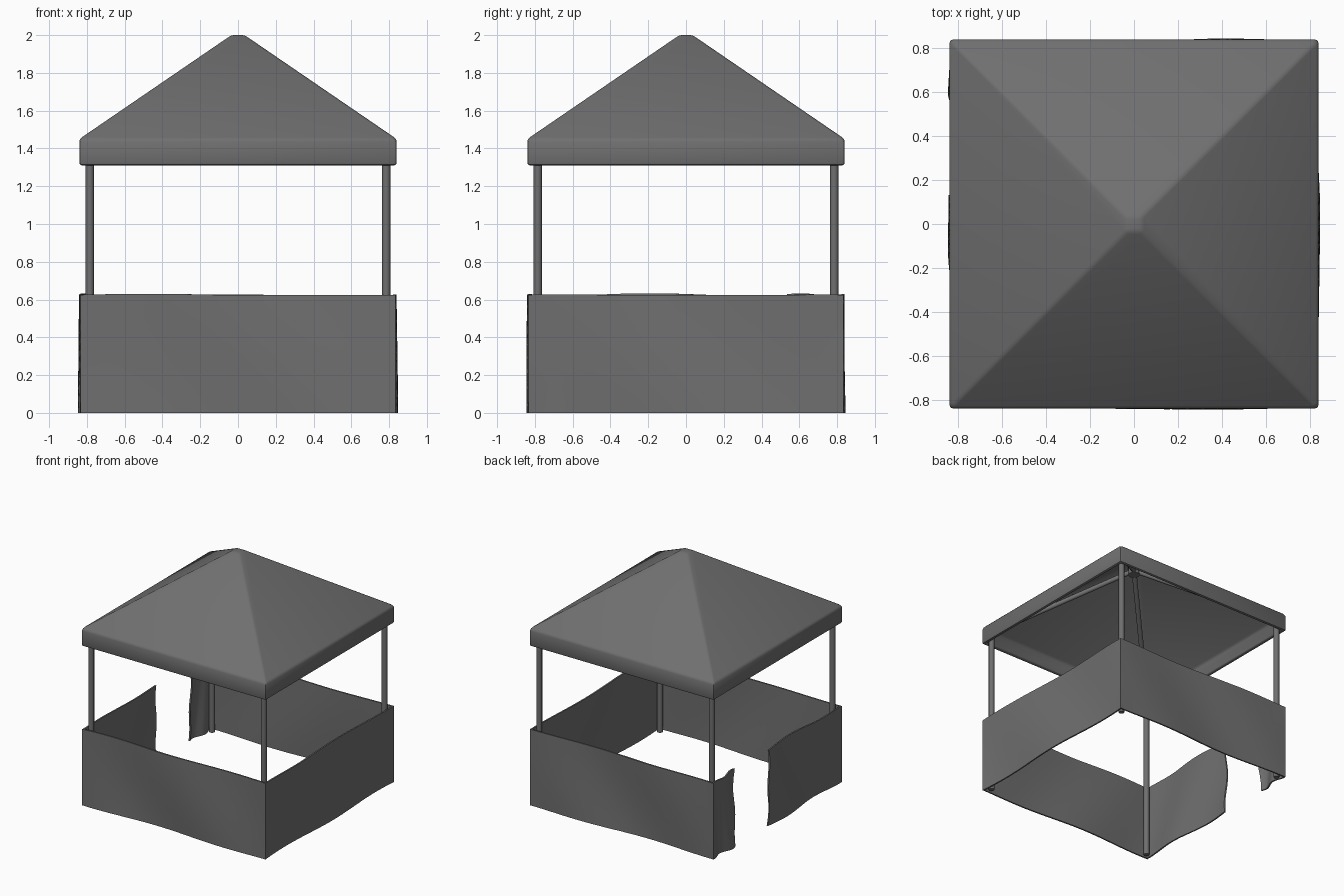
import bpy, bmesh, math
from mathutils import Vector

cube = bpy.data.objects.get("Cube")
if cube:
    bpy.data.objects.remove(cube, do_unlink=True)

GREY = (0.16, 0.16, 0.16, 1)
canvas = bpy.data.materials.new("dark grey")
canvas.use_nodes = True
canvas.diffuse_color = GREY
shader = next(n for n in canvas.node_tree.nodes if n.type == 'BSDF_PRINCIPLED')
shader.inputs["Base Color"].default_value = GREY


def finish(name, bm, modifier=None, angle=35, **settings):
    """Turn a bmesh into a shaded object, with one applied modifier."""
    mesh = bpy.data.meshes.new(name)
    bm.normal_update()
    bm.to_mesh(mesh)
    bm.free()
    mesh.materials.append(canvas)
    obj = bpy.data.objects.new(name, mesh)
    bpy.context.collection.objects.link(obj)
    bpy.ops.object.select_all(action='DESELECT')
    bpy.context.view_layer.objects.active = obj
    obj.select_set(True)
    if modifier:
        mod = obj.modifiers.new(modifier.title(), modifier)
        for key, value in settings.items():
            setattr(mod, key, value)
        bpy.ops.object.modifier_apply(modifier=mod.name)
    bpy.ops.object.shade_smooth_by_angle(angle=math.radians(angle))
    return obj


def rod(name, start, end, radius):
    """A round bar between two points."""
    start, end = Vector(start), Vector(end)
    axis = end - start
    bm = bmesh.new()
    bmesh.ops.create_cone(bm, cap_ends=True, segments=16, radius1=radius,
                          radius2=radius, depth=axis.length)
    turn = axis.to_track_quat('Z', 'Y').to_matrix().to_4x4()
    bmesh.ops.transform(bm, matrix=turn, verts=bm.verts)
    bmesh.ops.translate(bm, vec=(start + end) / 2, verts=bm.verts)
    return finish(name, bm)


# Hollow canopy: square rings from the outer peak down and back up inside
bm = bmesh.new()
profile = [(0.035, 2.0), (0.84, 1.45), (0.84, 1.31),
           (0.81, 1.31), (0.81, 1.43), (0.035, 1.96)]
rings = [[bm.verts.new((sx * r, sy * r, z))
          for sx, sy in ((-1, -1), (1, -1), (1, 1), (-1, 1))]
         for r, z in profile]
for upper, lower in zip(rings, rings[1:]):
    for i in range(4):
        j = (i + 1) % 4
        bm.faces.new((lower[i], lower[j], upper[j], upper[i]))
bm.faces.new(rings[0])
bm.faces.new(rings[-1][::-1])
finish("canopy", bm, 'BEVEL', width=0.014, segments=2,
       limit_method='ANGLE', angle_limit=math.radians(25))

# Corner posts and hip rafters meeting at a small hub
POST = 0.785
for side, sx in (("right", -1), ("left", 1)):
    for end, sy in (("front", -1), ("back", 1)):
        rod(f"{end}_{side}_post", (sx * POST, sy * POST, 0),
            (sx * POST, sy * POST, 1.42), 0.022)
        rod(f"{end}_{side}_rafter", (sx * POST, sy * POST, 1.405),
            (0, 0, 1.91), 0.019)
rod("rafter_hub", (0, 0, 1.87), (0, 0, 1.95), 0.045)

# Rippled cloth wall running round from one side of the doorway to the other
HALF, HEIGHT, COLS, ROWS = 0.835, 0.625, 24, 10
path = [(-HALF, 0.12), (-HALF, -HALF), (HALF, -HALF),
        (HALF, HALF), (-HALF, HALF), (-HALF, 0.54)]
bm = bmesh.new()
for k, (a, b) in enumerate(zip(path, path[1:])):
    a, b = Vector((*a, 0)), Vector((*b, 0))
    along = (b - a).normalized()
    outward = Vector((along.y, -along.x, 0))
    columns = []
    for i in range(COLS + 1):
        t = i / COLS
        free = (k == 0 and t < 0.5) or (k == 4 and t > 0.5)
        mask = 1 if free else math.sin(math.pi * t) ** 0.7 if 0 < t < 1 else 0
        door = max(0, 1 - 3 * t) if k == 0 else max(0, 3 * t - 2) if k == 4 else 0
        column = []
        for r in range(ROWS + 1):
            h = r / ROWS
            p = a.lerp(b, t)
            wave = math.sin(7 * t + 2.1 * k + 2.5 * h)
            p += outward * mask * (0.016 * wave * (1.2 - 0.4 * h) - 0.006)
            p += along * door * 0.012 * math.sin(9 * h + k)
            p.z = HEIGHT * h + 0.008 * h * mask * max(0, math.sin(5 * t + k))
            column.append(bm.verts.new(p))
        columns.append(column)
    for c, d in zip(columns, columns[1:]):
        for r in range(ROWS):
            bm.faces.new((c[r], d[r], d[r + 1], c[r + 1]))
bmesh.ops.remove_doubles(bm, verts=bm.verts, dist=0.0005)
finish("cloth_wall", bm, 'SOLIDIFY', thickness=0.012, offset=-1,
       use_even_offset=True)
